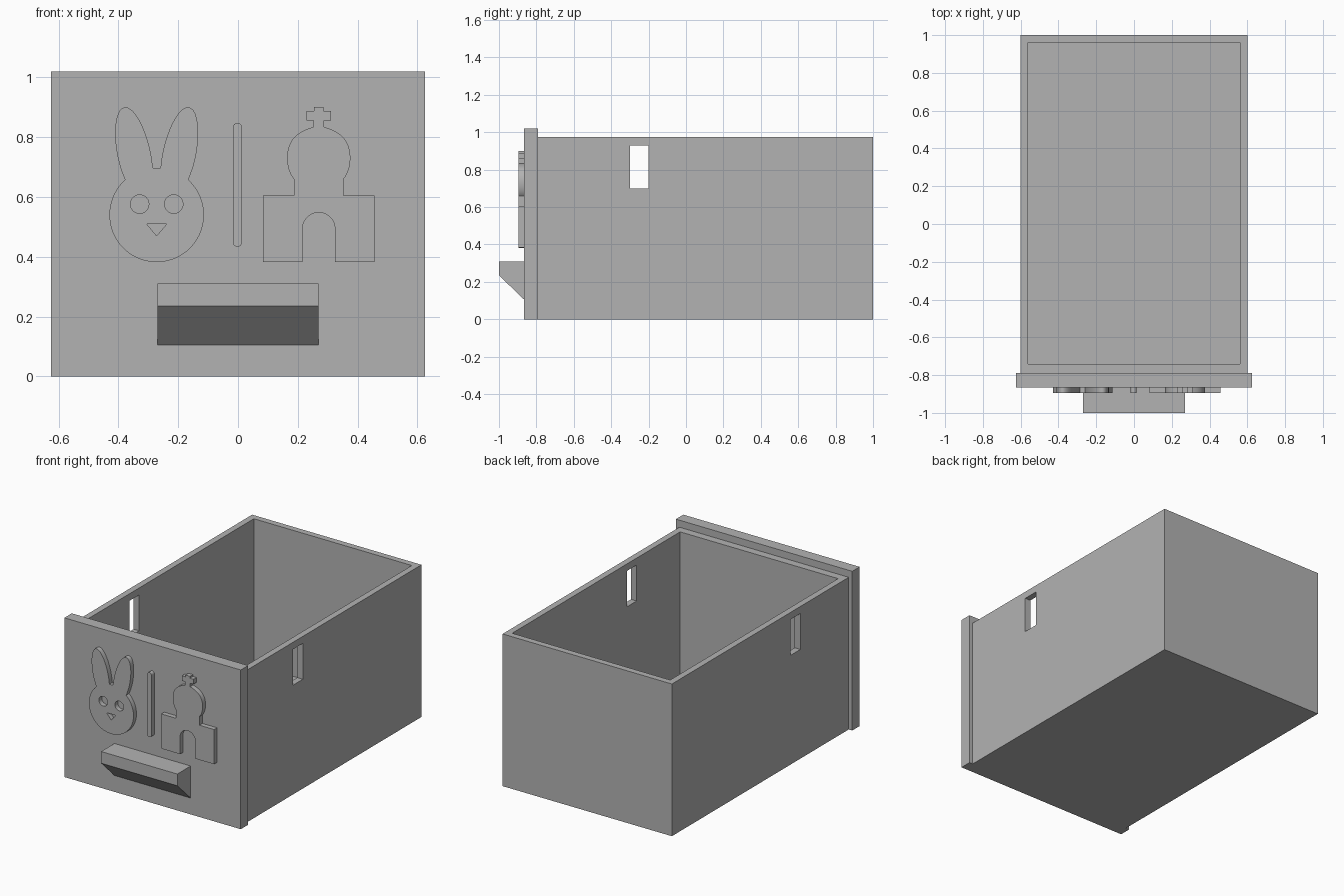
import bpy, bmesh
from math import sin, cos, radians, pi
from mathutils import Vector
from mathutils.geometry import interpolate_bezier

cube = bpy.data.objects.get("Cube")
if cube:
    bpy.data.objects.remove(cube, do_unlink=True)

grey = bpy.data.materials.new("plain grey")
grey.use_nodes = True
COLOUR = (0.45, 0.45, 0.45, 1)
grey.diffuse_color = COLOUR
grey.node_tree.nodes["Principled BSDF"].inputs["Base Color"].default_value = COLOUR


def box(name, low, high):
    """Box between two corners."""
    bm = bmesh.new()
    bmesh.ops.create_cube(bm, size=1)
    low, high = Vector(low), Vector(high)
    for v in bm.verts:
        v.co = (low + high) / 2 + v.co * (high - low)
    mesh = bpy.data.meshes.new(name)
    bm.to_mesh(mesh)
    bm.free()
    obj = bpy.data.objects.new(name, mesh)
    bpy.context.collection.objects.link(obj)
    mesh.materials.append(grey)
    return obj


def cut(target, cutter):
    """Subtract the cutter and remove it."""
    mod = target.modifiers.new("cut", "BOOLEAN")
    mod.operation, mod.solver, mod.object = "DIFFERENCE", "EXACT", cutter
    bpy.context.view_layer.objects.active = target
    bpy.ops.object.modifier_apply(modifier=mod.name)
    bpy.data.objects.remove(cutter, do_unlink=True)


def arc(x, z, r, start, end, n=32):
    angles = [radians(start + (end - start) * i / n) for i in range(n + 1)]
    return [(x + r * cos(a), z + r * sin(a)) for a in angles]


def bezier(a, b, c, d):
    pts = [Vector((*p, 0)) for p in (a, b, c, d)]
    return [(p.x, p.y) for p in interpolate_bezier(*pts, 14)]


def mirrored(half, x):
    """Close a left half-outline with its mirror, centred on x."""
    return [(x + u, z) for u, z in half] + [(x - u, z) for u, z in reversed(half)]


def relief(name, *outlines):
    """Raised flat shape on the front panel; later outlines are holes."""
    curve = bpy.data.curves.new(name, "CURVE")
    curve.dimensions, curve.fill_mode = "2D", "BOTH"
    curve.extrude = 0.016
    for outline in outlines:
        spline = curve.splines.new("POLY")
        spline.points.add(len(outline) - 1)
        for point, (x, z) in zip(spline.points, outline):
            point.co = (x, z, 0, 1)
        spline.use_cyclic_u = True
    obj = bpy.data.objects.new(name, curve)
    bpy.context.collection.objects.link(obj)
    obj.location.y = -0.879
    obj.rotation_euler.x = pi / 2
    curve.materials.append(grey)
    bpy.ops.object.select_all(action="DESELECT")
    obj.select_set(True)
    bpy.context.view_layer.objects.active = obj
    bpy.ops.object.convert(target="MESH")
    bpy.ops.object.shade_smooth_by_angle(angle=radians(30))


# Open drawer box with a slot through both side walls
body = box("drawer_box", (-0.6, -0.79, 0), (0.6, 1, 0.975))
cut(body, box("hollow", (-0.56, -0.74, 0.04), (0.56, 0.96, 1.2)))
cut(body, box("slots", (-0.8, -0.3, 0.7), (0.8, -0.2, 0.93)))

# Front panel
box("front_panel", (-0.625, -0.865, 0), (0.625, -0.79, 1.02))

# Handle with a sloping underside
handle = box("handle", (-0.27, -1, 0.1), (0.27, -0.86, 0.31))
for v in handle.data.vertices:
    if v.co.y < -0.9 and v.co.z < 0.2:
        v.co.z = 0.235

# Rabbit head
RX, RZ = -0.272, 0.54
tip = (-0.105, 0.9)
outer_ear = bezier((-0.105, 0.657), (-0.15, 0.75), (-0.15, 0.9), tip)
inner_ear = bezier(tip, (-0.065, 0.9), (-0.02, 0.79), (-0.013, 0.697))
cheek = arc(0, RZ, 0.158, 270, 132)
eyes = [arc(RX + s * 0.057, 0.576, 0.031, 0, 345, 23) for s in (-1, 1)]
nose = [(RX - 0.033, 0.509), (RX + 0.033, 0.509), (RX, 0.47)]
relief("rabbit_head", mirrored(cheek[1:] + outer_ear[1:] + inner_ear[1:], RX), *eyes, nose)

# Divider bar
relief("divider_bar", arc(-0.002, 0.832, 0.0155, 0, 180, 12)
       + arc(-0.002, 0.449, 0.0155, 180, 360, 12))

# Domed tower with an arched doorway and a cross on top
door = arc(0, 0.494, 0.054, 90, 180, 12)
walls = [(-0.054, 0.383), (-0.187, 0.383), (-0.187, 0.605), (-0.083, 0.605)]
dome = (bezier((-0.083, 0.66), (-0.11, 0.69), (-0.112, 0.75), (-0.094, 0.782))
        + bezier((-0.094, 0.782), (-0.08, 0.808), (-0.055, 0.823), (-0.018, 0.834))[1:])
cross = [(-0.018, 0.856), (-0.041, 0.856), (-0.041, 0.888), (-0.016, 0.888), (-0.016, 0.9)]
relief("domed_tower", mirrored(door[1:] + walls + dome + cross, 0.27))
